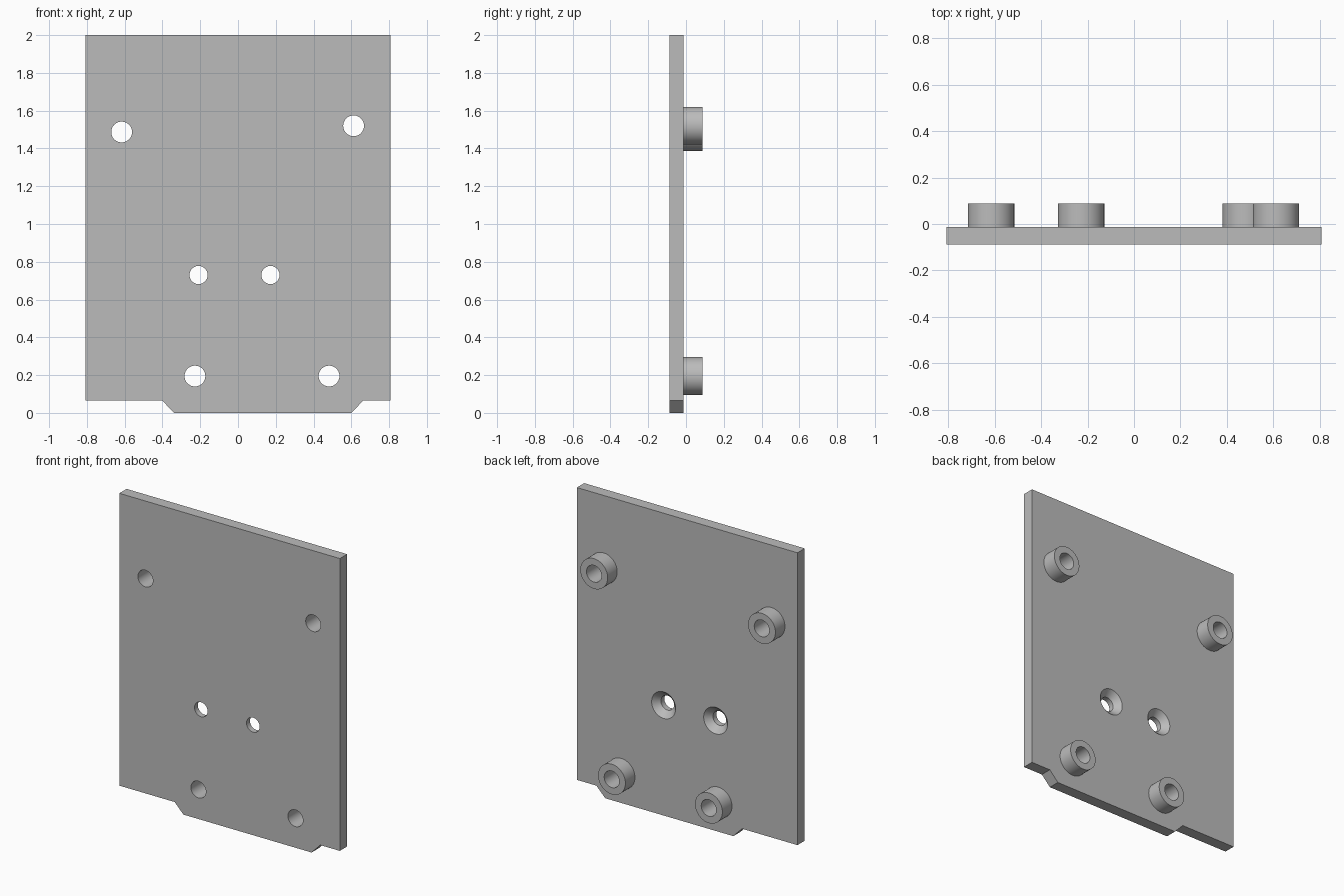
import bpy, bmesh
from math import radians, pi, cos, sin

cube = bpy.data.objects.get("Cube")
if cube:
    bpy.data.objects.remove(cube, do_unlink=True)

FRONT, BACK, BOSS_END = -0.088, -0.012, 0.088
SEGMENTS = 64

grey = bpy.data.materials.new("plain_grey")
grey.use_nodes = True
colour = (0.5, 0.5, 0.5, 1)
grey.diffuse_color = colour
grey.node_tree.nodes["Principled BSDF"].inputs["Base Color"].default_value = colour


def make_object(name, bm):
    bmesh.ops.recalc_face_normals(bm, faces=bm.faces)
    mesh = bpy.data.meshes.new(name)
    bm.to_mesh(mesh)
    bm.free()
    mesh.materials.append(grey)
    obj = bpy.data.objects.new(name, mesh)
    bpy.context.collection.objects.link(obj)
    return obj


def lathe(name, x, z, profile, closed=False):
    """Spin (radius, y) points around a y-directed axis; cap the ends if open."""
    bm = bmesh.new()
    rings = [[bm.verts.new((x + r * cos(2 * pi * i / SEGMENTS), y,
                            z + r * sin(2 * pi * i / SEGMENTS)))
              for i in range(SEGMENTS)] for r, y in profile]
    pairs = list(zip(rings, rings[1:]))
    if closed:
        pairs.append((rings[-1], rings[0]))
    else:
        bm.faces.new(rings[0])
        bm.faces.new(rings[-1])
    for a, b in pairs:
        for i in range(SEGMENTS):
            j = (i + 1) % SEGMENTS
            bm.faces.new((a[i], a[j], b[j], b[i]))
    return make_object(name, bm)


def smooth(obj):
    bpy.ops.object.select_all(action="DESELECT")
    obj.select_set(True)
    bpy.context.view_layer.objects.active = obj
    bpy.ops.object.shade_smooth_by_angle(angle=radians(30))


# Plate with a bevelled tab on its lower edge
outline = [(-0.807, 2), (-0.807, 0.066), (-0.402, 0.066), (-0.338, 0),
           (0.60, 0), (0.664, 0.066), (0.807, 0.066), (0.807, 2)]
bm = bmesh.new()
face = bm.faces.new([bm.verts.new((x, FRONT, z)) for x, z in outline])
side = bmesh.ops.extrude_face_region(bm, geom=[face])["geom"]
bmesh.ops.translate(bm, vec=(0, BACK - FRONT, 0),
                    verts=[v for v in side if isinstance(v, bmesh.types.BMVert)])
plate = make_object("plate", bm)

# Hole positions (x, z)
bosses = {"upper_right": (-0.616, 1.487), "upper_left": (0.612, 1.52),
          "lower_right": (-0.228, 0.195), "lower_left": (0.482, 0.195)}
screws = {"right": (-0.209, 0.73), "left": (0.172, 0.73)}
BORE, BOSS_R, SCREW_R, SINK_R = 0.055, 0.1, 0.048, 0.088

# Cutters for the bores and the countersunk screw holes
cutters = [lathe("bore_cutter", x, z, [(BORE, FRONT - 0.05), (BORE, BACK + 0.05)])
           for x, z in bosses.values()]
depth = SINK_R - SCREW_R
cutters += [lathe("screw_cutter", x, z,
                  [(SCREW_R, FRONT - 0.05), (SCREW_R, BACK - depth),
                   (SINK_R, BACK), (SINK_R, BACK + 0.05)])
            for x, z in screws.values()]
for cutter in cutters:
    cutter.hide_render = True
    mod = plate.modifiers.new("hole", "BOOLEAN")
    mod.operation = "DIFFERENCE"
    mod.solver = "EXACT"
    mod.object = cutter

# Bake the holes into the plate and discard the cutters
bpy.context.view_layer.update()
baked = bpy.data.meshes.new_from_object(
    plate.evaluated_get(bpy.context.evaluated_depsgraph_get()))
plate.modifiers.clear()
plate.data = baked
for cutter in cutters:
    bpy.data.objects.remove(cutter, do_unlink=True)
smooth(plate)

# Tubular standoffs on the back
for name, (x, z) in bosses.items():
    smooth(lathe(name + "_standoff", x, z,
                 [(BORE, BACK), (BOSS_R, BACK), (BOSS_R, BOSS_END), (BORE, BOSS_END)],
                 closed=True))
